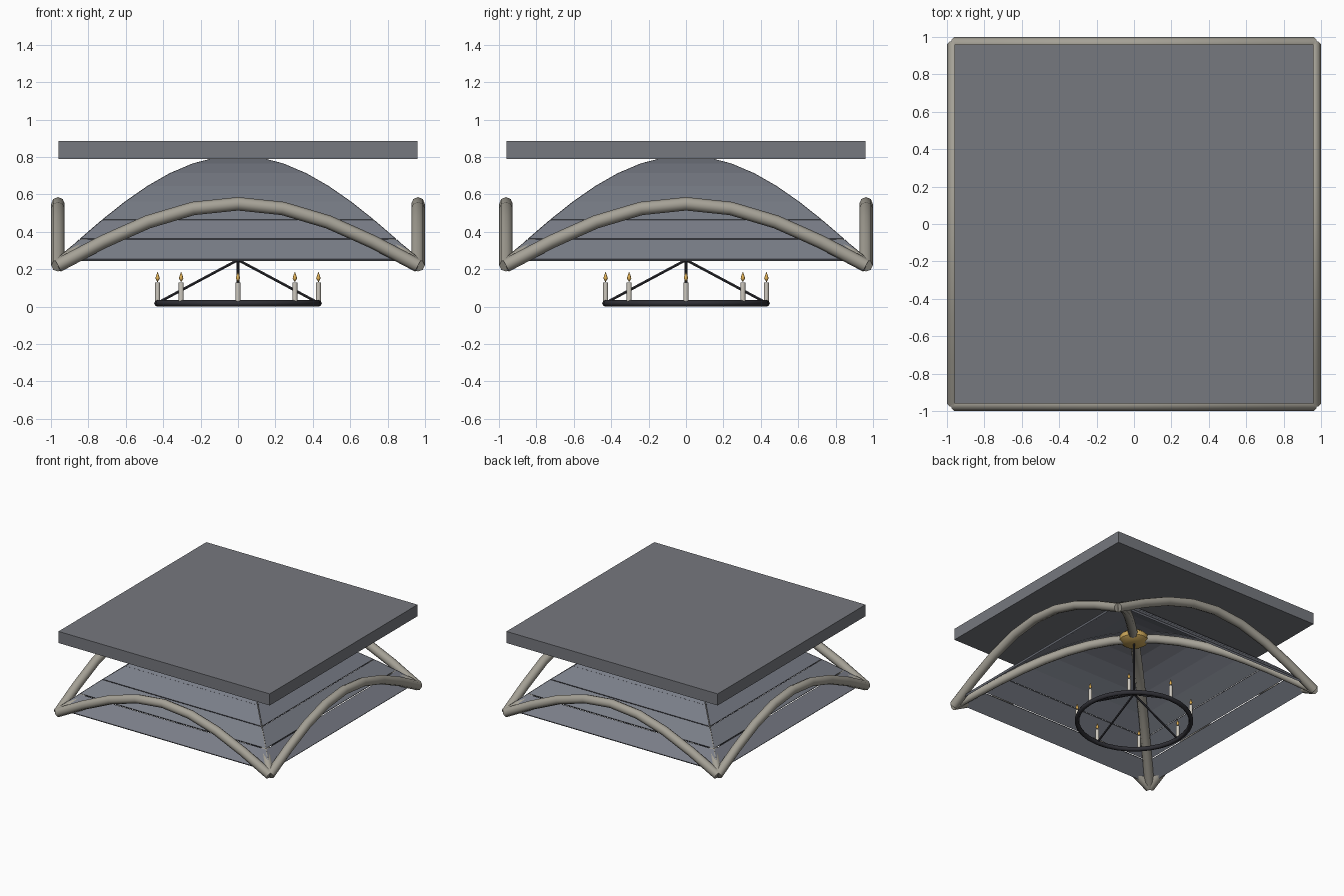
import bpy, bmesh, math
from mathutils import Vector

if "Cube" in bpy.data.objects:
    bpy.data.objects.remove(bpy.data.objects["Cube"])

def material(name, rgb):
    m = bpy.data.materials.new(name)
    lin = [(c / 255 / 12.92 if c < 11 else ((c / 255 + .055) / 1.055) ** 2.4) for c in rgb]
    m.diffuse_color = (*lin, 1)
    m.use_nodes = True
    m.node_tree.nodes["Principled BSDF"].inputs["Base Color"].default_value = m.diffuse_color
    return m

STONE = material("rib stone", (165, 161, 150))
WEB = material("vault slate", (122, 126, 136))
SLAB = material("slab slate", (118, 120, 126))
GOLD = material("gold", (205, 168, 90))
IRON = material("dark iron", (48, 48, 54))
WAX = material("candle wax", (205, 200, 190))
FLAME = material("flame", (235, 185, 90))

def finish(bm, name, mat, smooth=False):
    bmesh.ops.recalc_face_normals(bm, faces=bm.faces)
    me = bpy.data.meshes.new(name)
    bm.to_mesh(me)
    bm.free()
    ob = bpy.data.objects.new(name, me)
    bpy.context.collection.objects.link(ob)
    me.materials.append(mat)
    if smooth:
        bpy.context.view_layer.objects.active = ob
        ob.select_set(True)
        bpy.ops.object.shade_smooth_by_angle(angle=math.radians(50))
        ob.select_set(False)
    return ob

def tube(name, pts, r, mat, sides=8, closed=False):
    """Sweep a regular polygon along a path lying in one vertical plane."""
    bm = bmesh.new()
    pts = [Vector(p) for p in pts]
    flat = pts[-1] - pts[0]
    side = Vector((-flat.y, flat.x, 0))
    side = side.normalized() if side.length > 1e-6 else Vector((0, 1, 0))
    rings = []
    for i, p in enumerate(pts):
        t = (pts[min(i + 1, len(pts) - 1)] - pts[max(i - 1, 0)]).normalized()
        up = t.cross(side)
        rings.append([bm.verts.new(p + r * (side * math.cos(a) + up * math.sin(a)))
                      for a in (2 * math.pi * k / sides for k in range(sides))])
    for a, b in zip(rings, rings[1:]):
        for k in range(sides):
            n = (k + 1) % sides
            bm.faces.new((a[k], a[n], b[n], b[k]))
    bm.faces.new(rings[0])
    bm.faces.new(rings[-1])
    return finish(bm, name, mat, True)

def lathe(name, profile, loc, mat, sides=8, smooth=True):
    """Revolve (radius, z) points; zero radius ends make a tip."""
    bm = bmesh.new()
    vs = [bm.verts.new((r, 0, z)) for r, z in profile]
    es = [bm.edges.new(p) for p in zip(vs, vs[1:])]
    bmesh.ops.spin(bm, geom=vs + es, axis=(0, 0, 1), cent=(0, 0, 0),
                   angle=2 * math.pi, steps=sides, use_duplicate=False)
    bmesh.ops.remove_doubles(bm, verts=bm.verts, dist=1e-4)
    bmesh.ops.translate(bm, verts=bm.verts, vec=loc)
    return finish(bm, name, mat, smooth)

# Roof slab
bm = bmesh.new()
bmesh.ops.create_cube(bm, size=1)
bmesh.ops.scale(bm, vec=(1.92, 1.92, .095), verts=bm.verts)
bmesh.ops.translate(bm, vec=(0, 0, .838), verts=bm.verts)
finish(bm, "roof_slab", SLAB)

# Arched ribs: four along the edges, two crossing diagonally
E = .9625
def arch(a, b, z0, rise, n):
    a, b = Vector((*a, z0)), Vector((*b, z0))
    return [a.lerp(b, i / n) + Vector((0, 0, rise * math.sin(math.pi * i / n))) for i in range(n + 1)]

corners = [(-E, -E), (E, -E), (E, E), (-E, E)]
for i, name in enumerate(("front", "right", "back", "left")):
    tube(name + "_edge_rib", arch(corners[i], corners[(i + 1) % 4], .22, .33, 8), .036, STONE)
for i in (0, 1):
    tube("diagonal_rib_%d" % (i + 1), arch(corners[i], corners[i + 2], .22, .51, 16), .036, STONE)

# Vault webs: eight rows of thin mitred planks on each of four sides
ROWS, LEN, TH = 8, .154, .016
def curve(x):
    return .25 + .55 * math.cos(math.pi / 2 * x / .96)

for s, name in enumerate(("front", "right", "back", "left")):
    bm = bmesh.new()
    ca, sa = [(1, 0), (0, 1), (-1, 0), (0, -1)][s]
    for k in range(ROWS):
        d0, d1 = .96 * (1 - k / ROWS), .96 * (1 - (k + 1) / ROWS)
        p, q = Vector((d0, curve(d0))), Vector((d1, curve(d1)))
        # rows near the base leave a slot above them
        f = min(1, LEN / (q - p).length)
        q = p.lerp(q, f)
        d = (q - p).normalized()
        nrm = Vector((-d.y, d.x)) * (-TH / 2)
        ring = []
        for c in (p + nrm, q + nrm, q - nrm, p - nrm):
            w = max(c.x - .004, .001)
            ring.append([bm.verts.new((x * ca + c.x * sa, x * sa - c.x * ca, c.y)) for x in (-w, w)])
        for i in range(4):
            a, b = ring[i], ring[(i + 1) % 4]
            bm.faces.new((a[0], a[1], b[1], b[0]))
        for e in (0, 1):
            bm.faces.new([r[e] for r in ring])
    finish(bm, name + "_vault_web", WEB)

# Central boss
lathe("centre_boss", [(0, .685), (.075, .685), (.11, .71), (.11, .745), (.075, .775), (0, .775)],
      (0, 0, 0), GOLD, 12)

# Chandelier ring, hanger and four stays
R = .43
ring = [(R + .018 * math.cos(a), .018 + .018 * math.sin(a))
        for a in (2 * math.pi * k / 8 for k in range(9))]
lathe("chandelier_ring", ring, (0, 0, 0), IRON, 32)
tube("chandelier_hanger", [(0, 0, .25), (0, 0, .70)], .008, IRON, 6)
for i in range(4):
    a = i * math.pi / 2
    tube("chandelier_stay_%d" % (i + 1),
         [(R * math.cos(a), R * math.sin(a), .02), (0, 0, .25)], .008, IRON, 6)

# Eight candles with flames
for i in range(8):
    a = i * math.pi / 4
    loc = (R * math.cos(a), R * math.sin(a), 0)
    lathe("candle_%d" % (i + 1), [(0, .025), (.014, .025), (.014, .13), (0, .13)], loc, WAX, 8)
    lathe("flame_%d" % (i + 1), [(0, .13), (.012, .152), (.007, .168), (0, .187)], loc, FLAME, 8)
